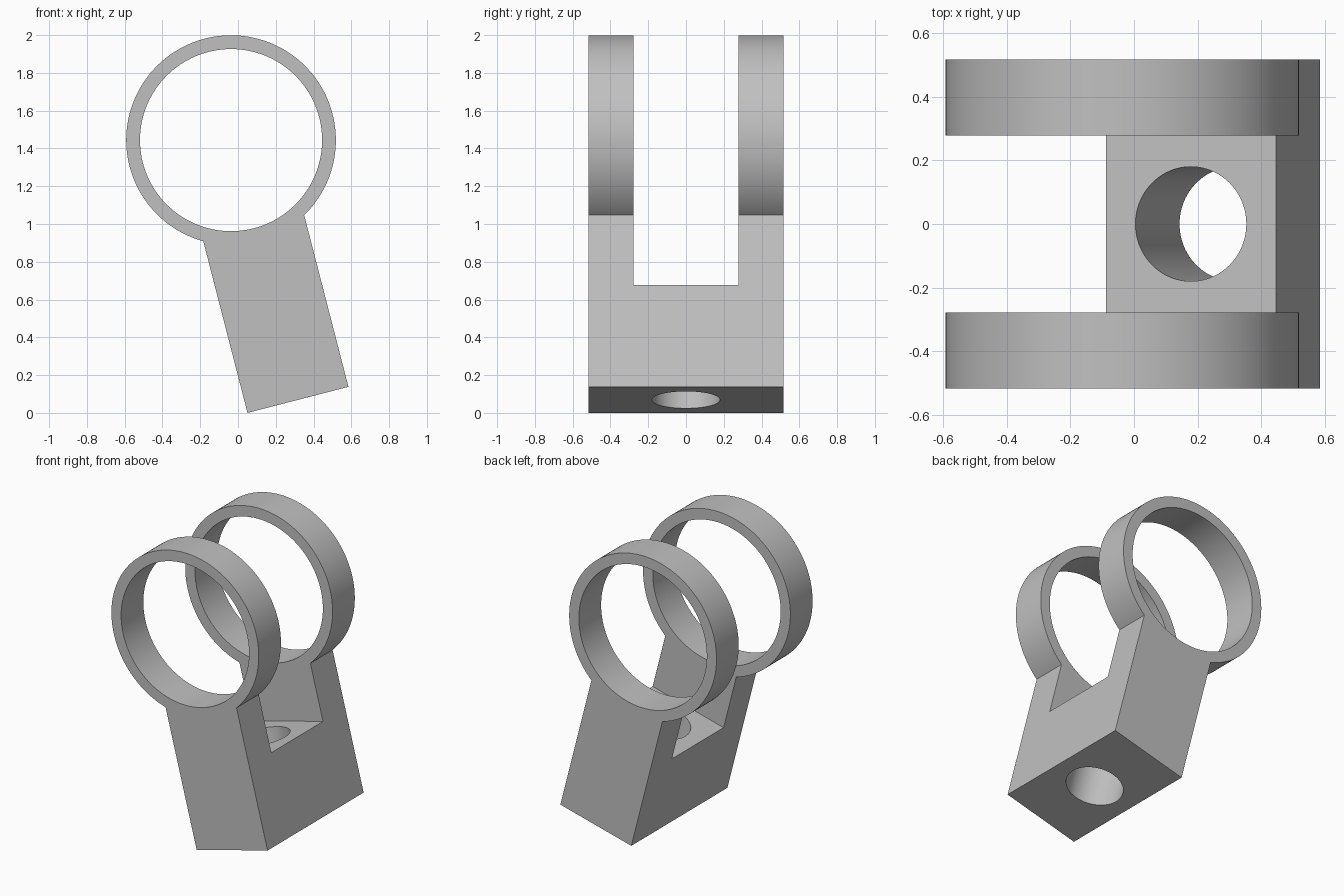
import bpy, bmesh, math
from mathutils import Matrix, Vector

if "Cube" in bpy.data.objects:
    bpy.data.objects.remove(bpy.data.objects["Cube"])

TILT = math.radians(-14.45)
HALF_W, HALF_D = 0.276, 0.517          # arm half width, overall half depth
RING_Z, RING_R, BORE_R = 1.42, 0.555, 0.482
SLOT_Z, SLOT_HALF, HOLE_R = 0.556, 0.278, 0.18
PLACE = Matrix.Translation((0.3175, 0, 0.069)) @ Matrix.Rotation(TILT, 4, 'Y')

grey = bpy.data.materials.new("plain grey")
grey.use_nodes = True
colour = (0.53, 0.53, 0.53, 1)
grey.diffuse_color = colour
grey.node_tree.nodes["Principled BSDF"].inputs["Base Color"].default_value = colour


def extrude(name, outline, axis, start, end):
    """Extrude an outline of 3D points along an axis from start to end."""
    axis = Vector(axis)
    bm = bmesh.new()
    face = bm.faces.new([bm.verts.new(Vector(p) + axis * start) for p in outline])
    made = bmesh.ops.extrude_face_region(bm, geom=[face])["geom"]
    moved = [v for v in made if isinstance(v, bmesh.types.BMVert)]
    bmesh.ops.translate(bm, verts=moved, vec=axis * (end - start))
    bmesh.ops.recalc_face_normals(bm, faces=bm.faces)
    mesh = bpy.data.meshes.new(name)
    bm.to_mesh(mesh)
    bm.free()
    mesh.materials.append(grey)
    obj = bpy.data.objects.new(name, mesh)
    obj.matrix_world = PLACE
    bpy.context.collection.objects.link(obj)
    return obj


def arc(radius, start, sweep, steps):
    return [(radius * math.cos(start + sweep * i / steps),
             radius * math.sin(start + sweep * i / steps)) for i in range(steps + 1)]


# Keyhole-shaped body: straight arm running into a round head
neck = math.asin(HALF_W / RING_R)
head = arc(RING_R, neck - math.pi / 2, 2 * (math.pi - neck), 120)
outline = [(-HALF_W, 0, 0), (HALF_W, 0, 0)] + [(x, 0, RING_Z + z) for x, z in head]
clevis = extrude("clevis_bracket", outline, (0, 1, 0), -HALF_D, HALF_D)

# Cutters: ring bore, slot between the two arms, bolt hole in the base
bore = [(x, 0, RING_Z + z) for x, z in arc(BORE_R, 0, math.tau, 128)[:-1]]
slot = [(-1, -SLOT_HALF, 0), (1, -SLOT_HALF, 0), (1, SLOT_HALF, 0), (-1, SLOT_HALF, 0)]
hole = [(x, y, 0) for x, y in arc(HOLE_R, 0, math.tau, 96)[:-1]]
cutters = [extrude("slot_cutter", slot, (0, 0, 1), SLOT_Z, 2.5),
           extrude("bore_cutter", bore, (0, 1, 0), -1, 1),
           extrude("hole_cutter", hole, (0, 0, 1), -0.5, 0.8)]

bpy.ops.object.select_all(action='DESELECT')
clevis.select_set(True)
bpy.context.view_layer.objects.active = clevis
for cutter in cutters:
    cutter.hide_render = True
    mod = clevis.modifiers.new(cutter.name, 'BOOLEAN')
    mod.operation, mod.solver, mod.object = 'DIFFERENCE', 'EXACT', cutter
    bpy.ops.object.modifier_apply(modifier=mod.name)
    bpy.data.objects.remove(cutter)

bpy.ops.object.shade_smooth_by_angle(angle=math.radians(30))
